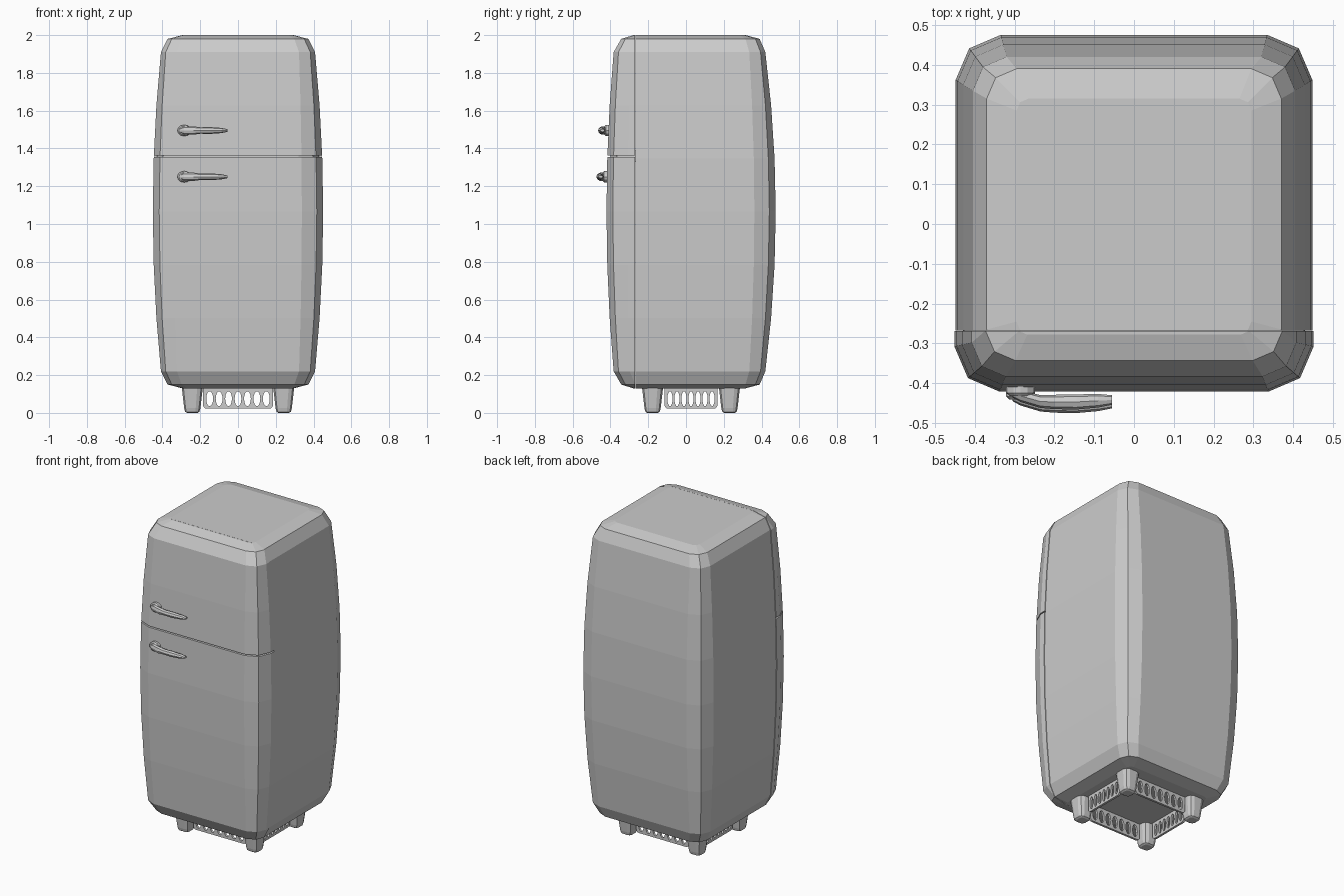
import bpy, bmesh, math

if "Cube" in bpy.data.objects:
    bpy.data.objects.remove(bpy.data.objects["Cube"])


def finish(bm, name, bevel=0):
    bmesh.ops.recalc_face_normals(bm, faces=bm.faces[:])
    me = bpy.data.meshes.new(name)
    bm.to_mesh(me)
    bm.free()
    ob = bpy.data.objects.new(name, me)
    bpy.context.collection.objects.link(ob)
    if bevel:
        m = ob.modifiers.new("Bevel", 'BEVEL')
        m.width, m.segments = bevel, 2
        m.limit_method, m.angle_limit = 'ANGLE', math.radians(62)
    return ob


def ring(z, hx, y0, y1, c):
    """Rectangle with two-step chamfered corners."""
    q = [(0, c), (.3 * c, .3 * c), (c, 0)]
    pts = [(hx - a, y1 - b) for a, b in q]
    pts += [(-hx + a, y1 - b) for a, b in reversed(q)]
    pts += [(-hx + a, y0 + b) for a, b in q]
    pts += [(hx - a, y0 + b) for a, b in reversed(q)]
    return [(x, y, z) for x, y in pts]


def loft(rings):
    bm = bmesh.new()
    vs = [[bm.verts.new(p) for p in r] for r in rings]
    n = len(vs[0])
    for a, b in zip(vs, vs[1:]):
        for i in range(n):
            bm.faces.new((a[i], a[(i + 1) % n], b[(i + 1) % n], b[i]))
    bm.faces.new(vs[0][::-1])
    bm.faces.new(vs[-1])
    return bm


MID = 1.065


def shell(out=0.0):
    """Barrel-sided cabinet volume, enlarged by out."""
    half = [(0.935, .295, -.275, .315, .03), (0.915, .37, -.34, .39, .075)]
    for k in (3, 2, 1):
        s = 1 - (k / 3) ** 2
        half.append((.845 * k / 3, .405 + .043 * s, -.38 - .038 * s,
                     .42 + .055 * s, .085 + .028 * s))
    centre = [(MID, .448, -.418, .475, .113)]
    up = [(MID + h, *r) for h, *r in half]
    low = [(MID - h, *r) for h, *r in half]
    rows = low + centre + up[::-1]
    return loft([ring(z, hx + out, y0 - out, y1 + out, c) for z, hx, y0, y1, c in rows])


def clip(bm, co, no):
    """Remove the side the normal points at and cap the cut."""
    geom = bm.verts[:] + bm.edges[:] + bm.faces[:]
    r = bmesh.ops.bisect_plane(bm, geom=geom, plane_co=co, plane_no=no, clear_outer=True)
    cut = [e for e in r['geom_cut'] if isinstance(e, bmesh.types.BMEdge)]
    bmesh.ops.holes_fill(bm, edges=cut)


# Cabinet behind the doors
SEAM, SPLIT = -.268, 1.358
bm = shell()
clip(bm, (0, SEAM, 0), (0, -1, 0))
finish(bm, "cabinet")

# Recessed core seen in the gap between the doors
bm = shell(-.014)
clip(bm, (0, SEAM + .02, 0), (0, 1, 0))
clip(bm, (0, 0, SPLIT + .03), (0, 0, 1))
clip(bm, (0, 0, SPLIT - .03), (0, 0, -1))
finish(bm, "door_gap_core")

# Doors
for name, s in (("freezer_door", 1), ("main_door", -1)):
    bm = shell(.003)
    clip(bm, (0, SEAM - .001, 0), (0, 1, 0))
    clip(bm, (0, 0, SPLIT + s * .004), (0, 0, -s))
    finish(bm, name, .006)

# Handles: round mount and tapered lever
for name, z, y in (("freezer_handle", 1.495, .006), ("main_handle", 1.25, -.003)):
    def disc(yy, r):
        return [(-.285 + 1.2 * r * math.cos(a), yy + y, z + r * math.sin(a))
                for a in (math.tau * i / 12 for i in range(12))]
    finish(loft([disc(-.40, .03), disc(-.43, .03), disc(-.438, .023)]), name + "_mount")
    secs = [(-.305, -.432, .010, .012), (-.285, -.438, .015, .022), (-.235, -.452, .016, .022),
            (-.20, -.453, .018, .017), (-.145, -.453, .019, .018),
            (-.09, -.450, .017, .014), (-.055, -.448, .012, .007)]
    rows = [[(x, cy + y + ry * math.cos(a), z + rz * math.sin(a))
             for a in (math.tau * i / 8 for i in range(8))] for x, cy, ry, rz in secs]
    finish(loft(rows), name + "_lever")

# Feet
FX, YF, YB = .242, -.177, .230
for sx, side in ((-1, "left"), (1, "right")):
    for fy, end in ((YF, "front"), (YB, "back")):
        rows = [(0, .028, .012), (.006, .038, .02), (.025, .043, .025), (.145, .057, .03)]
        bm = loft([ring(z, h, -h, h, c) for z, h, c in rows])
        bmesh.ops.translate(bm, verts=bm.verts[:], vec=(sx * FX, fy, 0))
        finish(bm, f"{end}_{side}_foot")


# Slotted grilles between the feet
def grille(name, width, slots, loc, rot):
    cu = bpy.data.curves.new(name, 'CURVE')
    cu.dimensions, cu.fill_mode, cu.extrude = '2D', 'BOTH', .007
    w, r = width / 2, .02

    def poly(pts):
        sp = cu.splines.new('POLY')
        sp.points.add(len(pts) - 1)
        for p, (x, y) in zip(sp.points, pts):
            p.co = (x, y, 0, 1)
        sp.use_cyclic_u = True

    arc = [(r * math.cos(a), r * math.sin(a)) for a in (math.pi / 8 * i for i in range(5))]
    left = [(-w + r - a, .022 + r - b) for a, b in arc]
    right = [(-x, y) for x, y in reversed(left)]
    poly(left + right + [(w, .135), (-w, .135)])
    step = (width - .02) / slots
    for i in range(slots):
        cx = (i - (slots - 1) / 2) * step
        poly([(cx + step * .36 * math.cos(a), .075 + .04 * math.sin(a))
              for a in (math.tau * k / 14 for k in range(14))])
    tmp = bpy.data.objects.new(name + "_curve", cu)
    bpy.context.collection.objects.link(tmp)
    bpy.context.view_layer.update()
    dg = bpy.context.evaluated_depsgraph_get()
    me = bpy.data.meshes.new_from_object(tmp.evaluated_get(dg))
    bpy.data.objects.remove(tmp)
    ob = bpy.data.objects.new(name, me)
    bpy.context.collection.objects.link(ob)
    ob.location, ob.rotation_euler = loc, (math.pi / 2, 0, rot)


CY = (YF + YB) / 2
grille("front_grille", .37, 7, (0, YF, 0), 0)
grille("back_grille", .37, 7, (0, YB, 0), 0)
grille("left_grille", .28, 7, (-FX, CY, 0), math.pi / 2)
grille("right_grille", .28, 7, (FX, CY, 0), math.pi / 2)
